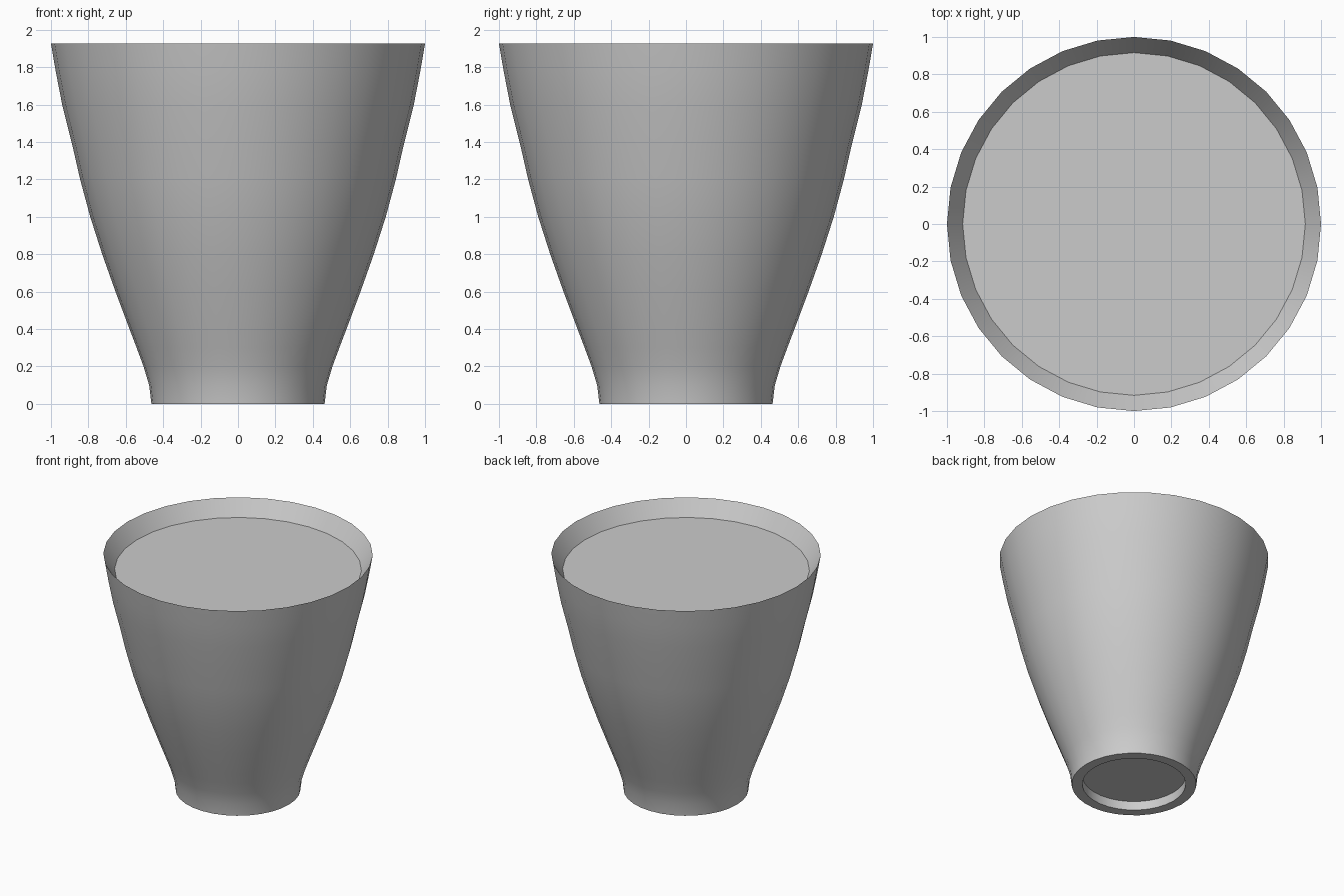
import bpy, bmesh, math

if "Cube" in bpy.data.objects:
    bpy.data.objects.remove(bpy.data.objects["Cube"])

SIDES = 32


def lathe(name, profile):
    """Revolve (radius, z) points around the z axis; radius 0 closes to a pole."""
    bm = bmesh.new()
    rings = []
    for r, z in profile:
        if r == 0:
            rings.append([bm.verts.new((0, 0, z))] * SIDES)
        else:
            rings.append([bm.verts.new((r * math.cos(2 * math.pi * i / SIDES),
                                        r * math.sin(2 * math.pi * i / SIDES), z))
                          for i in range(SIDES)])
    for a, b in zip(rings, rings[1:]):
        for i in range(SIDES):
            j = (i + 1) % SIDES
            bm.faces.new(list(dict.fromkeys((a[i], a[j], b[j], b[i]))))
    bm.normal_update()
    mesh = bpy.data.meshes.new(name)
    bm.to_mesh(mesh)
    bm.free()
    obj = bpy.data.objects.new(name, mesh)
    bpy.context.collection.objects.link(obj)
    bpy.ops.object.select_all(action='DESELECT')
    obj.select_set(True)
    bpy.context.view_layer.objects.active = obj
    bpy.ops.object.shade_smooth_by_angle(angle=math.radians(30))
    return obj


# Cup: recessed underside, foot ring, flared wall, sharp rim and inner lip
lathe("cup", [
    (0, 0.073), (0.384, 0.073), (0.384, 0), (0.463, 0),
    (0.475, 0.10), (0.505, 0.20), (0.542, 0.30), (0.58, 0.40),
    (0.655, 0.60), (0.726, 0.80), (0.79, 1.00), (0.844, 1.20),
    (0.885, 1.38), (0.94, 1.60), (0.975, 1.78), (1.0, 1.926),
    (0.916, 1.80),
])

# Flat surface of the contents just below the rim
lathe("contents_surface", [(0.916, 1.80), (0, 1.80)])
